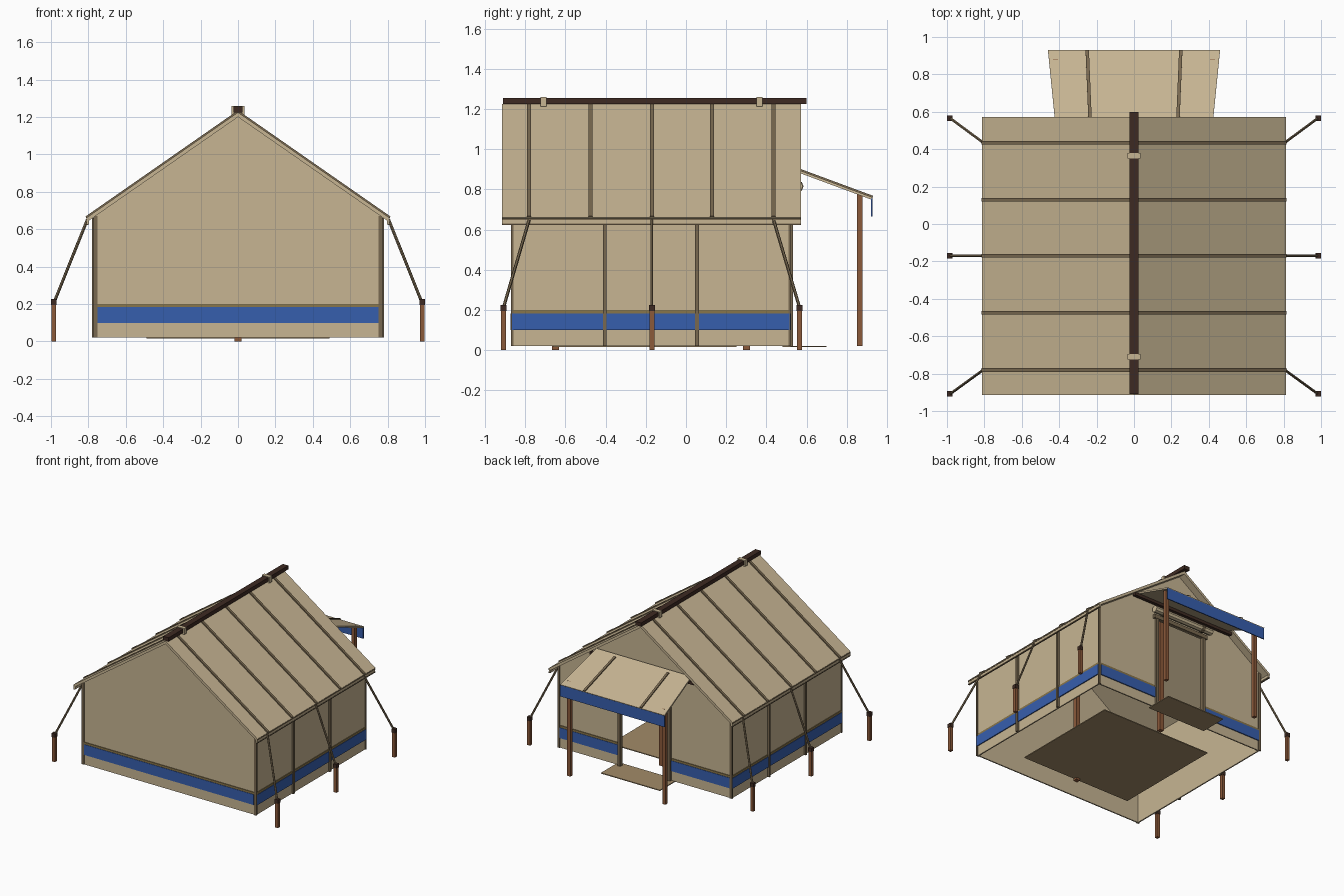
import bpy, bmesh
from mathutils import Vector

if "Cube" in bpy.data.objects:
    bpy.data.objects.remove(bpy.data.objects["Cube"], do_unlink=True)


def material(name, rgb):
    m = bpy.data.materials.new(name)
    m.use_nodes = True
    m.diffuse_color = (*rgb, 1)
    m.node_tree.nodes["Principled BSDF"].inputs["Base Color"].default_value = (*rgb, 1)
    return m


canvas = material("tan canvas", (0.57, 0.46, 0.29))
trim = material("olive webbing", (0.19, 0.14, 0.08))
piping = material("ochre piping", (0.25, 0.18, 0.07))
blue = material("blue stripe", (0.037, 0.112, 0.42))
dark = material("dark timber", (0.048, 0.023, 0.016))
wood = material("brown timber", (0.26, 0.1, 0.042))
matting = material("woven matting", (0.36, 0.26, 0.14))


def prism(name, points, offset, mat):
    """Polygon pushed along an offset into a solid."""
    bm = bmesh.new()
    face = bm.faces.new([bm.verts.new(p) for p in points])
    made = bmesh.ops.extrude_face_region(bm, geom=[face], use_keep_orig=True)
    moved = [v for v in made["geom"] if isinstance(v, bmesh.types.BMVert)]
    bmesh.ops.translate(bm, verts=moved, vec=offset)
    bmesh.ops.recalc_face_normals(bm, faces=bm.faces)
    mesh = bpy.data.meshes.new(name)
    bm.to_mesh(mesh)
    bm.free()
    mesh.materials.append(mat)
    obj = bpy.data.objects.new(name, mesh)
    bpy.context.scene.collection.objects.link(obj)
    return obj


def box(name, lo, hi, mat):
    (a, b, c), (d, e, f) = lo, hi
    return prism(name, [(a, b, c), (d, b, c), (d, e, c), (a, e, c)], (0, 0, f - c), mat)


def beam(name, start, end, width, depth, mat):
    """Rectangular bar between two points."""
    p, q = Vector(start), Vector(end)
    d = (q - p).normalized()
    side = Vector((1, 0, 0)) if abs(d.y) > abs(d.x) else Vector((0, 1, 0))
    side = (side - d * side.dot(d)).normalized()
    up = d.cross(side)
    ring = [p + side * width / 2 * i + up * depth / 2 * j
            for i, j in ((-1, -1), (1, -1), (1, 1), (-1, 1))]
    return prism(name, ring, q - p, mat)


def rod(name, start, end, radius, mat, sides=8):
    p, q = Vector(start), Vector(end)
    bpy.ops.mesh.primitive_cylinder_add(vertices=sides, radius=radius,
                                        depth=(q - p).length, location=(p + q) / 2)
    obj = bpy.context.object
    obj.name = name
    obj.rotation_euler = (q - p).to_track_quat('Z', 'Y').to_euler()
    obj.data.materials.append(mat)
    bpy.ops.object.shade_smooth_by_angle()
    return obj


FRONT, BACK, HALF, BASE = -0.865, 0.515, 0.765, 0.02
ROOF_FRONT, ROOF_BACK = -0.915, 0.573
EAVE_X, EAVE_Z, PEAK = 0.812, 0.66, 1.225
DOOR, DOOR_TOP = 0.22, 0.76
RIBS = (-0.78, -0.475, -0.17, 0.13, 0.435)

# Gable walls, the back one with a doorway
top = [(HALF, 0.67), (0, 1.2), (-HALF, 0.67)]
front = [(-HALF, BASE), (HALF, BASE)] + top
back = [(-HALF, BASE), (-DOOR, BASE), (-DOOR, DOOR_TOP), (DOOR, DOOR_TOP),
        (DOOR, BASE), (HALF, BASE)] + top
prism("front_wall", [(x, FRONT, z) for x, z in front], (0, 0.01, 0), canvas)
prism("back_wall", [(x, BACK, z) for x, z in back], (0, -0.01, 0), canvas)

# Stripe and piping across the front
box("front_stripe", (-0.75, FRONT - 0.008, 0.1), (0.75, FRONT, 0.183), blue)
box("front_piping", (-0.755, FRONT - 0.005, 0.183), (0.755, FRONT, 0.2), piping)

for s, tag in ((1, "left"), (-1, "right")):
    # Side wall with stripe and poles
    x = s * HALF
    box(tag + "_wall", (x - s * 0.01, FRONT, BASE), (x, BACK, 0.675), canvas)
    box(tag + "_stripe", (x, FRONT, 0.1), (x + s * 0.008, BACK, 0.183), blue)
    box(tag + "_piping", (x, FRONT, 0.183), (x + s * 0.005, BACK, 0.2), piping)
    for y in (-0.405, 0.055):
        beam(tag + "_wall_pole", (x + s * 0.006, y, BASE), (x + s * 0.006, y, 0.66), 0.018, 0.018, trim)
    for y in (FRONT, BACK):
        beam(tag + "_corner_pole", (s * 0.761, y, BASE), (s * 0.761, y, 0.67), 0.012, 0.022, trim)

    # Back stripe beside the doorway
    box(tag + "_back_stripe", (s * 0.235, BACK, 0.1), (s * 0.75, BACK + 0.008, 0.183), blue)
    box(tag + "_back_piping", (s * 0.235, BACK, 0.183), (s * 0.755, BACK + 0.005, 0.2), piping)
    beam(tag + "_door_jamb", (s * DOOR, BACK + 0.003, BASE), (s * DOOR, BACK + 0.003, 0.78), 0.03, 0.025, trim)

    # Roof slope, webbing ribs and eave hem
    slope = [(0, PEAK), (s * EAVE_X, EAVE_Z), (s * (EAVE_X - 0.012), EAVE_Z - 0.016), (0, PEAK - 0.025)]
    prism(tag + "_roof", [(px, ROOF_FRONT, pz) for px, pz in slope],
          (0, ROOF_BACK - ROOF_FRONT, 0), canvas)
    for y in RIBS:
        beam(tag + "_roof_rib", (0, y, PEAK + 0.002), (s * EAVE_X, y, EAVE_Z + 0.002), 0.02, 0.014, trim)
    box(tag + "_eave_hem", (s * 0.796, ROOF_FRONT, 0.627), (s * 0.81, ROOF_BACK, 0.65), canvas)
    for z in (0.627, 0.651):
        beam(tag + "_eave_cord", (s * 0.806, ROOF_FRONT, z), (s * 0.806, ROOF_BACK, z), 0.012, 0.008, trim)

    # Guy ropes and stakes
    for rib, y in ((-0.78, -0.908), (-0.17, -0.17), (0.435, 0.565)):
        rod(tag + "_guy_rope", (s * 0.806, rib, 0.65), (s * 0.982, y, 0.212), 0.008, trim, 6)
        beam(tag + "_stake", (s * 0.985, y, 0), (s * 0.985, y, 0.205), 0.025, 0.025, wood)
        beam(tag + "_stake_cap", (s * 0.985, y, 0.195), (s * 0.985, y, 0.226), 0.03, 0.03, dark)

    # Porch post and canopy rib
    beam(tag + "_porch_post", (s * 0.42, 0.865, BASE), (s * 0.42, 0.865, 0.78), 0.028, 0.028, wood)
    beam(tag + "_canopy_rib", (s * 0.235, 0.56, 0.9), (s * 0.25, 0.928, 0.764), 0.018, 0.01, trim)
    rod(tag + "_flap_tie", (s * 0.17, 0.555, 0.815), (s * 0.195, 0.555, 0.815), 0.03, trim)

# Ridge pole with collars
beam("ridge_pole", (0, -0.91, 1.24), (0, 0.6, 1.24), 0.048, 0.03, dark)
for y in (-0.71, 0.365):
    box("ridge_collar", (-0.034, y - 0.015, 1.212), (0.034, y + 0.015, 1.26), canvas)

# Poles inside
for y in (-0.65, 0.3):
    beam("inner_pole", (0, y, 0), (0, y, 1.21), 0.035, 0.035, wood)

# Doorway head, rolled flap and canopy rail
beam("door_header", (-0.25, BACK + 0.005, 0.775), (0.25, BACK + 0.005, 0.775), 0.03, 0.03, trim)
rod("rolled_door_flap", (-0.27, 0.555, 0.815), (0.27, 0.555, 0.815), 0.026, canvas)
beam("canopy_rail", (-0.46, 0.55, 0.872), (0.46, 0.55, 0.872), 0.025, 0.025, dark)

# Porch canopy and hanging valance
prism("porch_canopy", [(-0.42, 0.53, 0.908), (0.42, 0.53, 0.908), (0.46, 0.93, 0.76), (-0.46, 0.93, 0.76)],
      (0, -0.004, -0.012), canvas)
box("porch_valance", (-0.46, 0.921, 0.665), (0.46, 0.929, 0.755), blue)

# Floor mats
box("porch_mat", (-0.26, 0.48, 0.015), (0.26, 0.7, 0.022), matting)
box("inner_rug", (-0.49, -0.66, 0.015), (0.49, 0.25, 0.022), matting)
